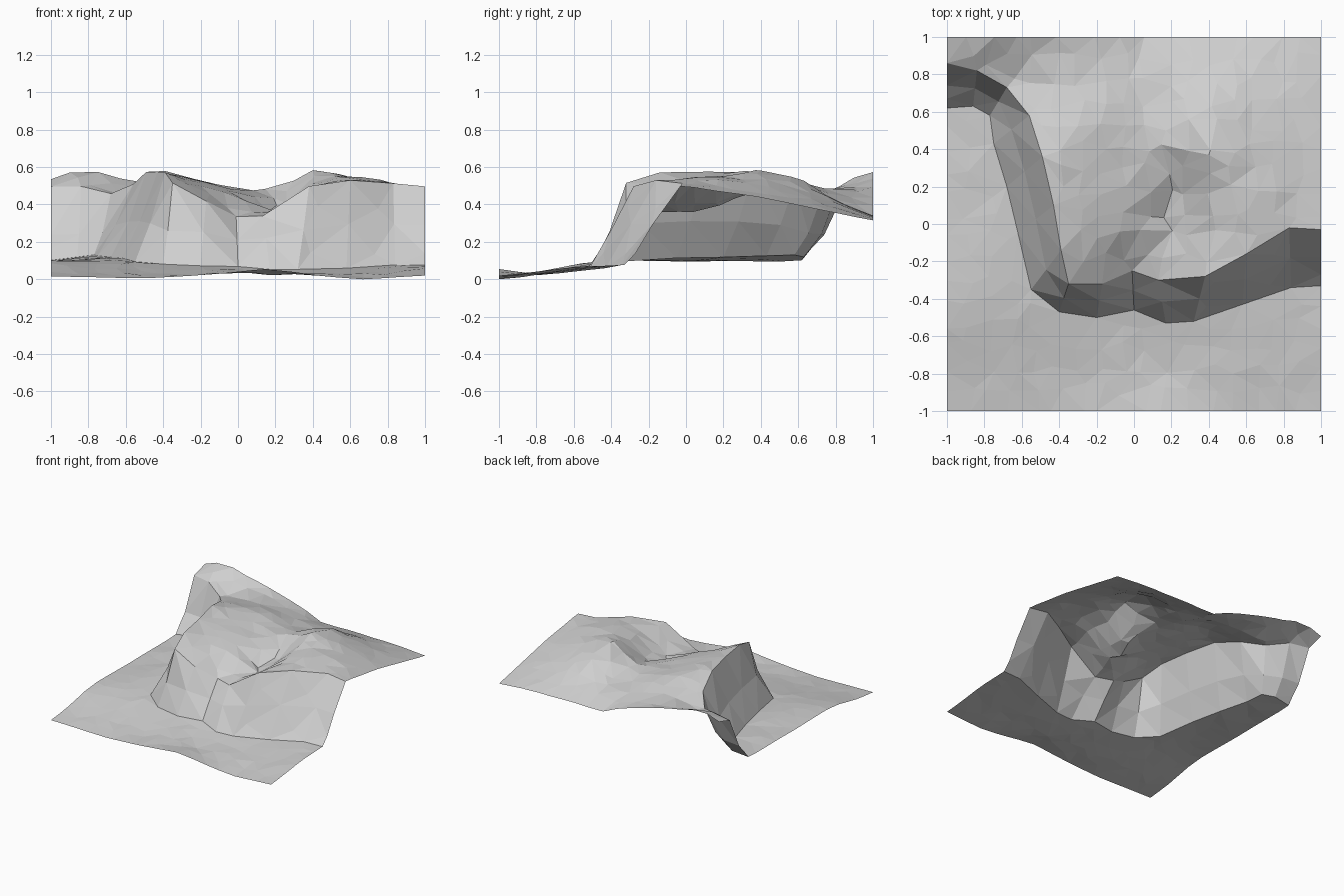
import bpy, math, random
from mathutils import Vector
from mathutils.geometry import delaunay_2d_cdt, intersect_point_line

if "Cube" in bpy.data.objects:
    bpy.data.objects.remove(bpy.data.objects["Cube"])

random.seed(7)

# Plan lines of the cliff: its foot and its upper rim, left edge to right edge
FOOT = [(-1, .62), (-.86, .63), (-.77, .58), (-.75, .43), (-.68, .2), (-.62, -.05), (-.55, -.35),
        (-.4, -.47), (-.2, -.5), (0, -.46), (.17, -.53), (.32, -.52), (.58, -.43), (.84, -.34), (1, -.33)]
RIM = [(-1, .86), (-.84, .82), (-.68, .73), (-.56, .58), (-.49, .36), (-.43, .1), (-.39, -.14),
       (-.35, -.32), (-.17, -.32), (-.01, -.25), (.13, -.3), (.38, -.28), (.6, -.16), (.83, -.02), (1, -.03)]
# Halfway line on the face: hollow on the left, straight on the right
MID = [((a[0] + b[0]) / 2, (a[1] + b[1]) / 2) for a, b in zip(FOOT, RIM)]
MID_RISE = [.35] * 3 + [.42] * 5 + [.5] * 7

# Spot heights on the plateau: ridges, valley and knolls
RIDGES = [(-1, 1, .54), (-.82, .97, .59), (-1, .86, .5), (-.7, .8, .46), (-.52, .85, .48), (-.55, 1, .53),
          (-.42, 1, .5), (-.1, 1, .41), (-.43, .37, .585), (-.38, .1, .57), (-.36, -.22, .56),
          (-.27, -.32, .48), (-.1, .3, .5), (-.2, .6, .53), (-.2, .8, .46), (-.1, -.1, .46),
          (.1, .22, .46), (.01, -.05, .44), (.05, .5, .48)]
VALLEY = [(0, -.25, .34), (.07, 1, .34), (.23, .22, .41), (.16, 0, .36), (.14, -.3, .35), (.17, .65, .43),
          (.1, .83, .41), (.5, 1, .34), (1, 1, .32)]
KNOLL = [(1, .6, .4), (1, .2, .47), (1, 0, .5), (.37, -.27, .5), (.42, .12, .53), (.4, .37, .59), (.3, .37, .53),
         (.35, .6, .54), (.6, .33, .545), (.78, .2, .53), (.83, -.02, .52), (.6, -.12, .54), (.6, .75, .44)]
HIGH = RIDGES + VALLEY + KNOLL

# Spot heights on the low ground
LOW = [(-1, -1, .02), (-.55, -1, .01), (.17, -1, .06), (.65, -1, .005), (1, -1, .025), (1, -.6, .07),
       (1, -.35, .08), (.3, -.52, .06), (.2, -.75, .025), (-.3, -.8, .03), (-.2, -.52, .075), (-.6, -.4, .1),
       (-1, -.5, .1), (-1, 0, .1), (-.7, .1, .12), (-1, .5, .1), (-.8, .55, .13), (-1, -.75, .05)]


def kernel(ax, ay, bx, by):
    return math.sqrt((ax - bx) ** 2 + (ay - by) ** 2 + .003)


def smooth_surface(spots):
    """Smooth surface through all the spot heights."""
    mean, n = sum(s[2] for s in spots) / len(spots), len(spots)
    m = [[kernel(a[0], a[1], b[0], b[1]) for b in spots] + [a[2] - mean] for a in spots]
    for i in range(n):
        k = max(range(i, n), key=lambda r: abs(m[r][i]))
        m[i], m[k] = m[k], m[i]
        for r in range(n):
            if r != i:
                f = m[r][i] / m[i][i]
                m[r] = [p - f * q for p, q in zip(m[r], m[i])]
    w = [m[i][n] / m[i][i] for i in range(n)]
    return lambda x, y: mean + sum(c * kernel(x, y, s[0], s[1]) for c, s in zip(w, spots))


high_ground, low_ground = smooth_surface(HIGH), smooth_surface(LOW)


def line_distance(line, x, y):
    p, best = Vector((x, y)), 9
    for a, b in zip(line, line[1:]):
        a, b = Vector(a), Vector(b)
        hit, f = intersect_point_line(p, a, b)
        best = min(best, (p - a.lerp(b, max(0, min(1, f)))).length)
    return best


def behind(line, x, y):
    """True when the point lies on the back (high) side of a line."""
    poly = line + [(1, 1.1), (-1, 1.1)]
    x, inside = x * .9995, False
    for (ax, ay), (bx, by) in zip(poly, poly[1:] + poly[:1]):
        if (ay > y) != (by > y) and x < ax + (y - ay) * (bx - ax) / (by - ay):
            inside = not inside
    return inside


def height(x, y):
    for (mx, my), rise in zip(MID, MID_RISE):
        if abs(mx - x) + abs(my - y) < 1e-4:
            t = rise
            break
    else:
        df, dr = line_distance(FOOT, x, y), line_distance(RIM, x, y)
        if dr < 1e-4 or behind(RIM, x, y):
            t = 1
        elif df < 1e-4 or not behind(FOOT, x, y):
            t = 0
        else:
            t = (df / (df + dr)) ** 1.2
    low, high = low_ground(x, y), min(high_ground(x, y), .59)
    return low + (high - low) * t


# Scattered plan points, kept clear of the cliff lines
N = 17
LINES = (FOOT, MID, RIM)
points, edges = [], []
for line in LINES:
    edges += [(len(points) + i, len(points) + i + 1) for i in range(len(line) - 1)]
    points += [Vector(p) for p in line]
points.append(Vector((.4, .37)))
for i in range(N + 1):
    for j in range(N + 1):
        x, y = -1 + 2 * i / N, -1 + 2 * j / N
        if 0 < i < N:
            x += random.uniform(-.035, .035)
        if 0 < j < N:
            y += random.uniform(-.035, .035)
        if min(line_distance(line, x, y) for line in LINES) > .045:
            points.append(Vector((x, y)))

plan, _, faces, *_ = delaunay_2d_cdt(points, edges, [], 0, 1e-5)
verts = []
for p in plan:
    rough = 0 if max(abs(p.x), abs(p.y)) > .99 else random.uniform(-.004, .004)
    verts.append([p.x, p.y, height(p.x, p.y) + rough])
base = min(v[2] for v in verts)
for v in verts:
    v[2] -= base

# Cliff terrain: one open, flat-faceted sheet
mesh = bpy.data.meshes.new("cliff_terrain")
mesh.from_pydata(verts, [], [list(f) for f in faces])
mesh.update()
if sum(p.normal.z for p in mesh.polygons) < 0:
    mesh.flip_normals()
terrain = bpy.data.objects.new("cliff_terrain", mesh)
bpy.context.collection.objects.link(terrain)

stone = bpy.data.materials.new("pale_grey_stone")
stone.diffuse_color = (.63, .63, .63, 1)
stone.use_nodes = True
stone.node_tree.nodes["Principled BSDF"].inputs["Base Color"].default_value = stone.diffuse_color
mesh.materials.append(stone)
